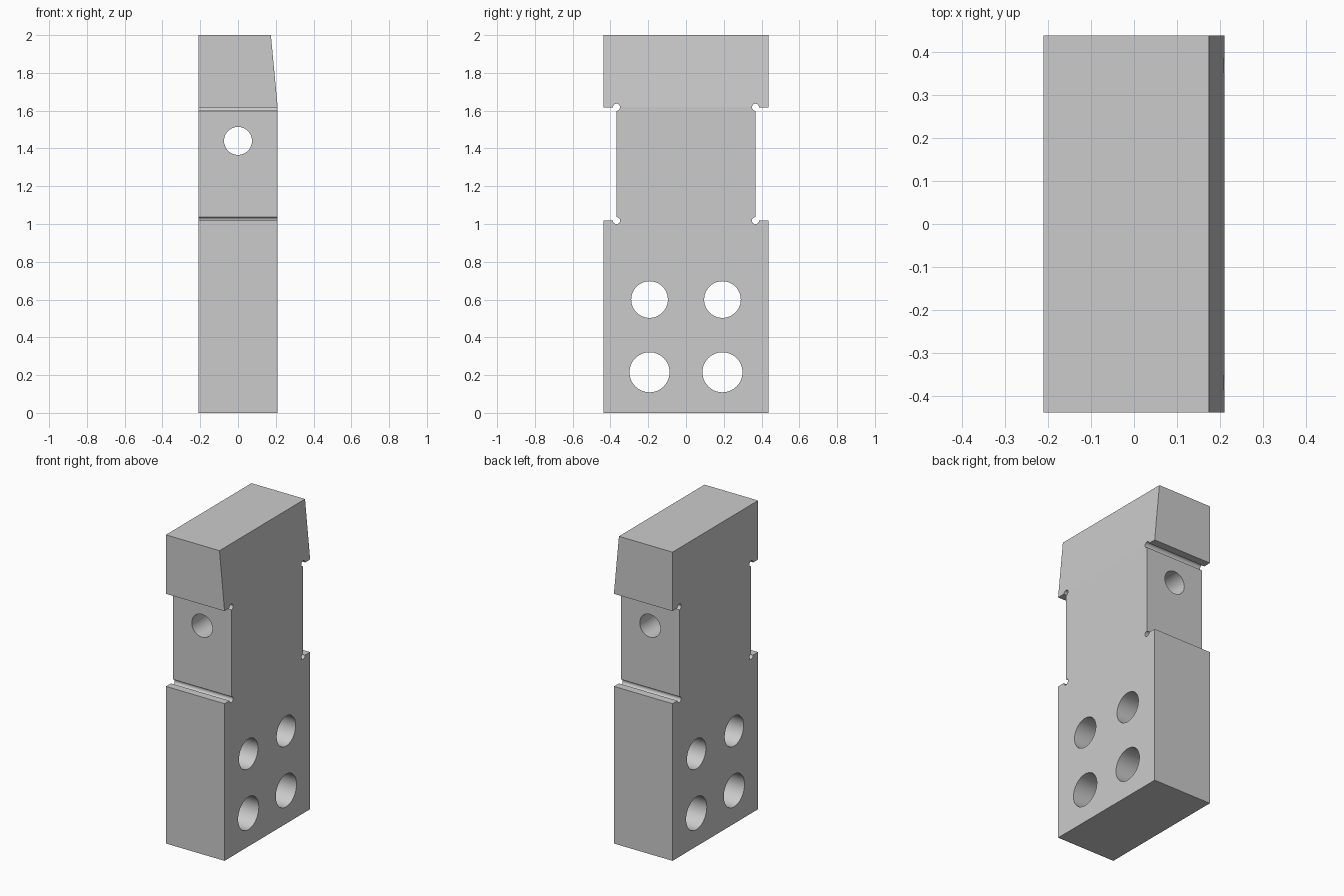
import bpy, bmesh, math
from math import radians, cos, sin

cube = bpy.data.objects.get("Cube")
if cube:
    bpy.data.objects.remove(cube, do_unlink=True)

HALF_X, HALF_Y, TOP = 0.21, 0.438, 2.0
NECK_Y, NECK_LOW, NECK_HIGH = 0.368, 1.018, 1.618
RELIEF, TAPER = 0.019, 0.036

grey = bpy.data.materials.new("plain_grey")
grey.use_nodes = True
colour = (0.6, 0.6, 0.6, 1)
grey.diffuse_color = colour
grey.node_tree.nodes["Principled BSDF"].inputs["Base Color"].default_value = colour


def relief_arc(z, start, steps=18):
    """Three-quarter round relief in a notch corner."""
    angles = [radians(start - 270 * i / steps) for i in range(steps + 1)]
    return [(NECK_Y + RELIEF * cos(a), z + RELIEF * sin(a)) for a in angles]


# Side profile, one half mirrored to the other
half = [(HALF_Y, 0), (HALF_Y, NECK_LOW)]
half += relief_arc(NECK_LOW, 0) + relief_arc(NECK_HIGH, -90)
half += [(HALF_Y, NECK_HIGH), (HALF_Y, TOP)]
outline = half + [(-y, z) for y, z in reversed(half)]

# Block body extruded across its thickness
bm = bmesh.new()
face = bm.faces.new([bm.verts.new((-HALF_X, y, z)) for y, z in outline])
grown = bmesh.ops.extrude_face_region(bm, geom=[face])["geom"]
bmesh.ops.translate(bm, vec=(2 * HALF_X, 0, 0),
                    verts=[v for v in grown if isinstance(v, bmesh.types.BMVert)])

# Sloping face on the head
taper_start = NECK_HIGH + 0.002
bmesh.ops.bisect_plane(bm, geom=bm.verts[:] + bm.edges[:] + bm.faces[:],
                       plane_co=(0, 0, taper_start), plane_no=(0, 0, 1))
for v in bm.verts:
    if v.co.x > 0 and v.co.z > taper_start:
        v.co.x -= TAPER * (v.co.z - taper_start) / (TOP - taper_start)
bmesh.ops.recalc_face_normals(bm, faces=bm.faces[:])
mesh = bpy.data.meshes.new("block_body")
bm.to_mesh(mesh)
bm.free()
body = bpy.data.objects.new("block_body", mesh)
bpy.context.collection.objects.link(body)
mesh.materials.append(grey)


def drill(radius, location, rotation):
    """Cut a round through hole in the body."""
    bpy.ops.mesh.primitive_cylinder_add(vertices=48, radius=radius, depth=1.5,
                                        location=location, rotation=rotation)
    cutter = bpy.context.object
    cutter.name = "hole_cutter"
    cutter.hide_render = True
    cutter.data.materials.append(grey)
    bpy.context.view_layer.objects.active = body
    cut = body.modifiers.new("hole", 'BOOLEAN')
    cut.operation, cut.solver, cut.object = 'DIFFERENCE', 'EXACT', cutter
    bpy.ops.object.modifier_apply(modifier=cut.name)
    bpy.data.objects.remove(cutter, do_unlink=True)


# Four mounting holes and the cross hole through the neck
for side in (-1, 1):
    drill(0.097, (0, side * 0.193, 0.6), (0, math.pi / 2, 0))
    drill(0.106, (0, side * 0.193, 0.215), (0, math.pi / 2, 0))
drill(0.074, (0, 0, 1.44), (math.pi / 2, 0, 0))

# Smooth bores, flat outer faces
bpy.ops.object.select_all(action='DESELECT')
body.select_set(True)
bpy.context.view_layer.objects.active = body
bpy.ops.object.shade_smooth_by_angle(angle=radians(30))
for poly in body.data.polygons:
    if poly.area > 0.02:
        poly.use_smooth = False
